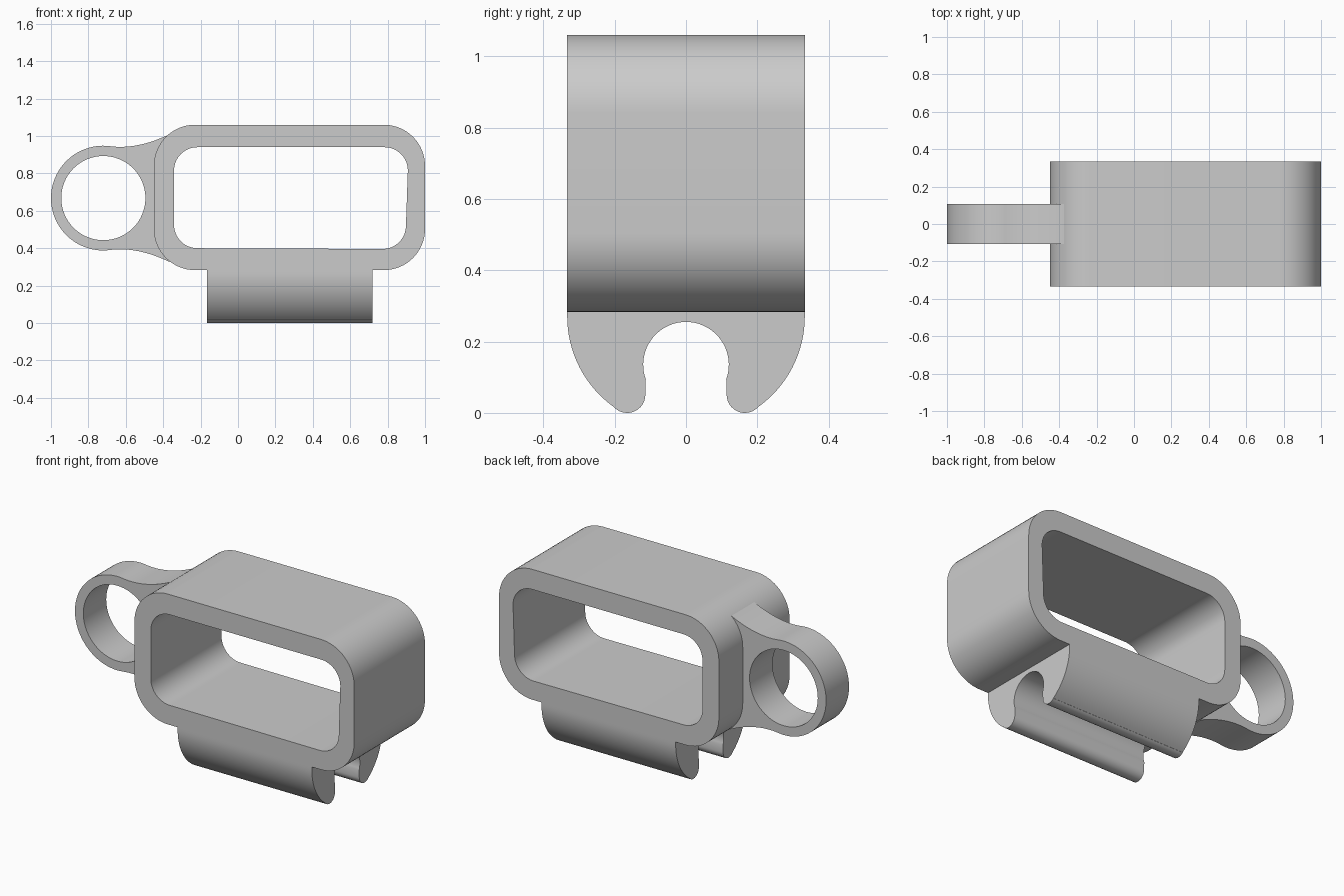
import bpy
import bmesh
from math import cos, sin, radians
from mathutils import Matrix

cube = bpy.data.objects.get("Cube")
if cube:
    bpy.data.objects.remove(cube, do_unlink=True)

grey = bpy.data.materials.new("plain grey")
grey.use_nodes = True
COLOUR = (0.6, 0.6, 0.6, 1)
grey.diffuse_color = COLOUR
grey.node_tree.nodes["Principled BSDF"].inputs["Base Color"].default_value = COLOUR

# Maps from the drawing plane: (x, z) pushed along y, and (y, z) pushed along x
FRONT = Matrix.Rotation(radians(90), 4, 'X')
SIDE = Matrix(((0, 0, 1, 0), (1, 0, 0, 0), (0, 1, 0, 0), (0, 0, 0, 1)))


def arc(cx, cy, r, start, end, steps=16):
    angles = [radians(start + (end - start) * i / steps) for i in range(steps + 1)]
    return [(cx + r * cos(a), cy + r * sin(a)) for a in angles]


def circle(cx, cy, r, steps=64):
    return arc(cx, cy, r, 0, 360, steps)[:-1]


def rounded(corners, r):
    """Rounded four-sided outline; corners run anticlockwise from upper right."""
    points = []
    for i, (x, y) in enumerate(corners):
        sx = 1 if i in (0, 3) else -1
        sy = 1 if i < 2 else -1
        points += arc(x - sx * r, y - sy * r, r, 90 * i, 90 * i + 90)
    return points


def bezier(a, b, c, steps=14):
    ts = [i / steps for i in range(steps + 1)]
    return [tuple((1 - t) ** 2 * p + 2 * t * (1 - t) * q + t * t * s
                  for p, q, s in zip(a, b, c)) for t in ts]


def extrude(name, outlines, half_depth, matrix):
    """Solid from an outline, with any further outlines cut as holes."""
    curve = bpy.data.curves.new(name, 'CURVE')
    curve.dimensions = '2D'
    curve.fill_mode = 'BOTH'
    curve.extrude = half_depth
    for points in outlines:
        spline = curve.splines.new('POLY')
        spline.points.add(len(points) - 1)
        for p, (x, y) in zip(spline.points, points):
            p.co = (x, y, 0, 1)
        spline.use_cyclic_u = True
    helper = bpy.data.objects.new(name + "_outline", curve)
    bpy.context.collection.objects.link(helper)
    bpy.context.view_layer.update()
    deps = bpy.context.evaluated_depsgraph_get()
    mesh = bpy.data.meshes.new_from_object(helper.evaluated_get(deps))
    bpy.data.objects.remove(helper, do_unlink=True)

    bm = bmesh.new()
    bm.from_mesh(mesh)
    bmesh.ops.remove_doubles(bm, verts=bm.verts, dist=0.0001)
    bm.transform(matrix)
    bmesh.ops.recalc_face_normals(bm, faces=bm.faces)
    bm.to_mesh(mesh)
    bm.free()
    mesh.name = name
    mesh.materials.clear()
    mesh.materials.append(grey)
    obj = bpy.data.objects.new(name, mesh)
    bpy.context.collection.objects.link(obj)
    bpy.ops.object.select_all(action='DESELECT')
    obj.select_set(True)
    bpy.context.view_layer.objects.active = obj
    bpy.ops.object.shade_smooth_by_angle(angle=radians(30))
    return obj


# Sleeve: rounded box tube, open at front and back
outer = rounded([(1, 1.06), (-0.45, 1.06), (-0.45, 0.283), (1, 0.283)], 0.22)
inner = rounded([(0.908, 0.94), (-0.342, 0.94), (-0.342, 0.4), (0.898, 0.396)], 0.125)
extrude("sleeve", [outer, inner], 0.333, FRONT)

# Side ring, flaring into the sleeve wall
RX, RZ = -0.72, 0.668
flare = bezier((-0.365, 1.01), (-0.54, 0.925), (-0.69, 0.946))
lower_flare = [(x, 2 * RZ - z) for x, z in reversed(flare)]
ring = flare + arc(RX, RZ, 0.28, 87, 273, 48) + lower_flare
ring += [(-0.4, 0.41), (-0.4, 2 * RZ - 0.41)]
extrude("side_ring", [ring, circle(RX, RZ, 0.225)], 0.108, FRONT)

# Clip: two curved jaws around a round channel, under the sleeve
jaw = [(0.333, 0.284)]
jaw += arc(0.022, 0.27, 0.311, 0, -55)
jaw += arc(0.165, 0.051, 0.051, -46, -180)
jaw += arc(0, 0.135, 0.12, -20, 90, 20)
clip = jaw + [(-y, z) for y, z in reversed(jaw[:-1])]
extrude("clip", [clip], 0.4425, Matrix.Translation((0.2775, 0, 0)) @ SIDE)
